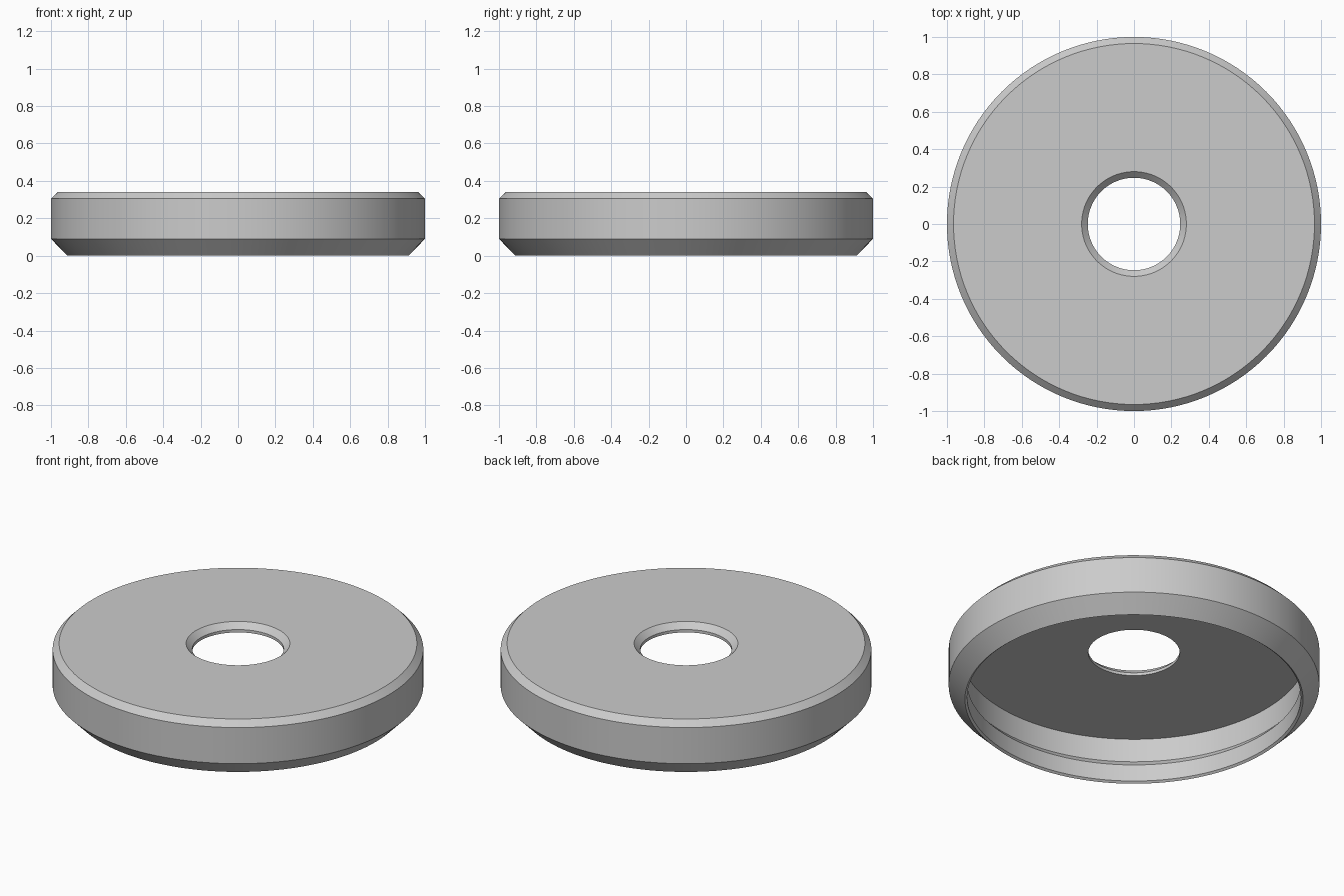
import bpy, bmesh, math

cube = bpy.data.objects.get("Cube")
if cube:
    bpy.data.objects.remove(cube, do_unlink=True)

SEGMENTS = 128

# Plain grey material
grey = bpy.data.materials.new("light_grey")
grey.use_nodes = True
colour = (0.6, 0.6, 0.6, 1)
grey.diffuse_color = colour
grey.node_tree.nodes["Principled BSDF"].inputs["Base Color"].default_value = colour

# Closed cross-section (radius, height), from the bottom lip round the outside
profile = [
    (0.912, 0), (1, 0.09), (1, 0.305), (0.965, 0.34),      # outer wall
    (0.28, 0.34), (0.247, 0.307), (0.247, 0.29),           # top and bevelled hole
    (0.935, 0.29), (0.935, 0.15), (0.9, 0.11), (0.9, 0.01),  # hollow underside
]

# Revolve the section into a hollow disc cap
bm = bmesh.new()
rings = []
for i in range(SEGMENTS):
    a = math.tau * i / SEGMENTS
    rings.append([bm.verts.new((r * math.cos(a), r * math.sin(a), z)) for r, z in profile])
for i, ring in enumerate(rings):
    following = rings[(i + 1) % SEGMENTS]
    for j in range(len(profile)):
        k = (j + 1) % len(profile)
        bm.faces.new((ring[j], following[j], following[k], ring[k]))
bmesh.ops.recalc_face_normals(bm, faces=bm.faces)
mesh = bpy.data.meshes.new("disc_cap")
bm.to_mesh(mesh)
bm.free()
mesh.materials.append(grey)

cap = bpy.data.objects.new("disc_cap", mesh)
bpy.context.collection.objects.link(cap)
bpy.ops.object.select_all(action="DESELECT")
cap.select_set(True)
bpy.context.view_layer.objects.active = cap
bpy.ops.object.shade_smooth_by_angle(angle=math.radians(25))
